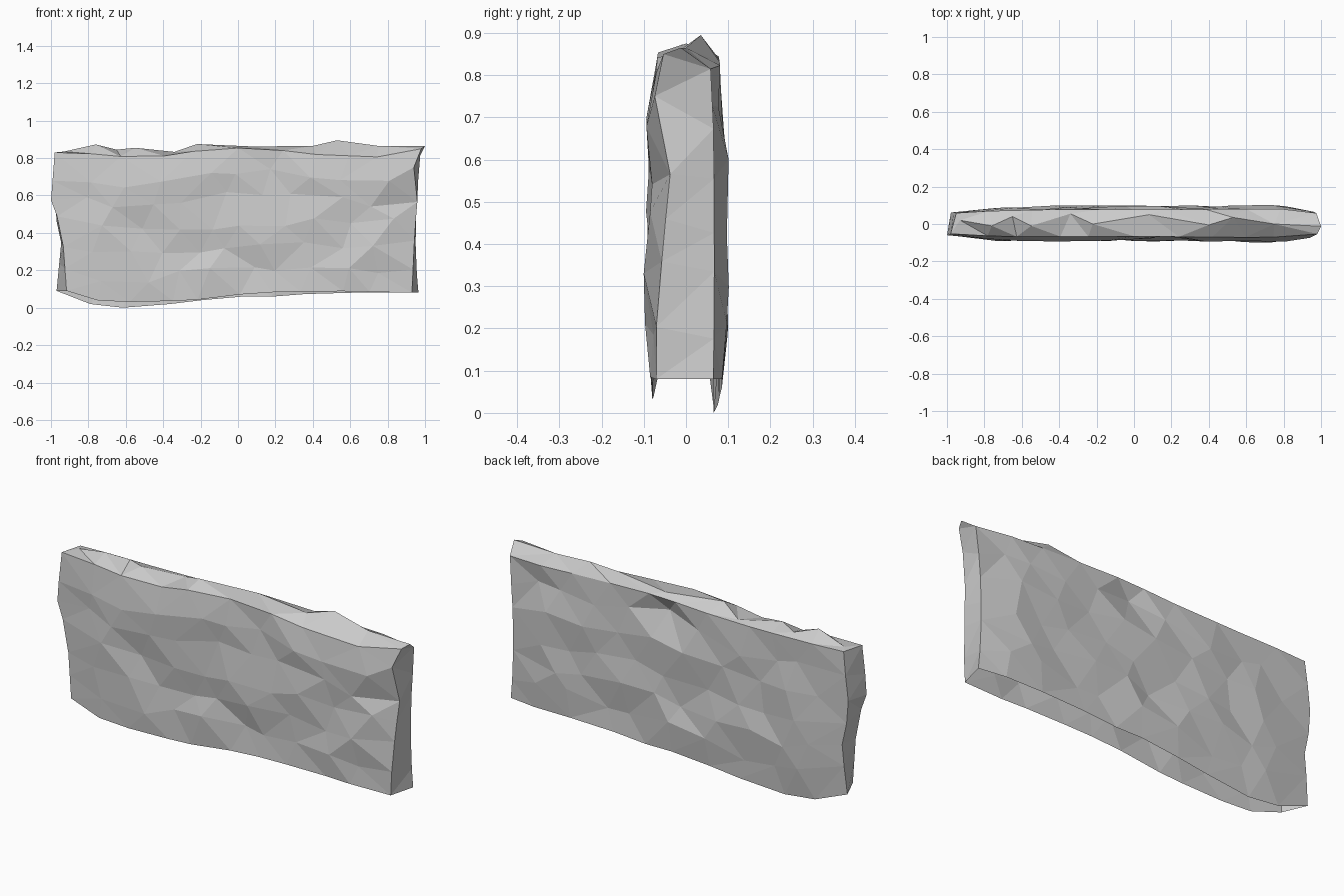
import bpy, bmesh, random
from mathutils import Vector

if "Cube" in bpy.data.objects:
    bpy.data.objects.remove(bpy.data.objects["Cube"])

random.seed(7)
COLS, ROWS = 11, 7


def lerp(points, t):
    """Piecewise linear profile lookup."""
    if t <= points[0][0]:
        return points[0][1]
    for (a, va), (b, vb) in zip(points, points[1:]):
        if t <= b:
            return va + (vb - va) * (t - a) / (b - a)
    return points[-1][1]


# outline profiles: end positions by z for front and back, edge heights by x
LEFT = {
    -1: [(.07, -.915), (.34, -.935), (.5, -.97), (.57, -1), (.83, -.98)],
    1: [(.09, -.97), (.35, -.945), (.53, -.985), (.83, -.95)],
}
RIGHT = {
    -1: [(.08, .93), (.4, .945), (.58, .96), (.7, .92), (.85, .98)],
    1: [(.08, .965), (.25, .95), (.4, .95), (.58, .955), (.7, .965), (.82, .975)],
}
BOTTOM = {
    -1: [(-.97, .09), (-.85, .04), (-.6, .03), (-.4, .035), (-.2, .045), (.07, .08), (.5, .09), (.95, .08)],
    1: [(-.97, .09), (-.85, .03), (-.7, 0), (-.56, 0), (-.45, .01), (-.2, .04), (0, .065), (.06, .05), (.45, .08), (.95, .08)],
}
TOP = {
    -1: [(-.98, .83), (-.7, .82), (-.5, .79), (-.4, .81), (-.25, .835), (.08, .86), (.4, .82), (.78, .805), (.95, .85)],
    1: [(-.98, .83), (-.5, .825), (-.2, .83), (.1, .845), (.5, .835), (.97, .815)],
}
RIDGE = [(-.93, .835, .02), (-.76, .873, -.01), (-.65, .845, .04), (-.55, .855, -.01), (-.34, .833, .055),
         (-.22, .875, 0), (.08, .862, .05), (.4, .865, -.005), (.53, .895, .035), (.75, .865, .0), (1, .865, -.012)]
# half thickness along the slab
DEPTH = {
    -1: [(-1, .06), (-.7, .08), (0, .078), (.7, .085), (.9, .075), (1, .06)],
    1: [(-1, .06), (-.8, .075), (-.4, .085), (.3, .085), (.8, .088), (1, .06)],
}

bm = bmesh.new()


def rough_face(side):
    """Jittered grid of stone facets on the front (-1) or back (1)."""
    grid = []
    for r in range(ROWS):
        v = r / (ROWS - 1)
        inner_row = 0 < r < ROWS - 1
        line = []
        for c in range(COLS):
            inner = 0 < c < COLS - 1
            u = c / (COLS - 1)
            if inner:
                u += random.uniform(-.025, .025) + (.022 if r % 2 else -.022) * inner_row
            x0 = -.98 + 1.95 * u
            lo, hi = lerp(BOTTOM[side], x0), lerp(TOP[side], x0)
            z = lo + (hi - lo) * v
            if inner_row:
                z += random.uniform(-.032, .032)
            a, b = lerp(LEFT[side], z), lerp(RIGHT[side], z)
            x = a + (b - a) * u
            y = side * lerp(DEPTH[side], x)
            if r == 0 and side > 0:
                y *= lerp([(-1, .9), (-.6, .82), (0, 1)], x)
            elif r == ROWS - 1:
                y *= .85 if side < 0 else .92
            elif inner and inner_row:
                y += random.uniform(-.015, .015)
            elif c == COLS - 1 and side < 0 and inner_row:
                y += lerp([(.08, -.01), (.41, .015), (.58, .03), (.7, -.005)], z)
            line.append(bm.verts.new((x, y, z)))
        grid.append(line)
    for low, high in zip(grid, grid[1:]):
        for c in range(COLS - 1):
            bm.faces.new((low[c], low[c + 1], high[c + 1], high[c]))
    return grid


front, back = rough_face(-1), rough_face(1)


def nudge(grid, target, offset):
    """Move the grid point nearest a spot to form a chip or ledge."""
    t = Vector(target)
    pool = [v for row in grid[1:-1] for v in row[1:-1]]
    min(pool, key=lambda v: (v.co.x - t.x) ** 2 + (v.co.z - t.y) ** 2).co += Vector(offset)


nudge(back, (.1, .72), (0, -.035, .05))
nudge(back, (.1, .57), (0, .01, .04))
nudge(back, (.8, .7), (0, -.02, .03))
nudge(front, (-.02, .2), (.01, .025, .02))
nudge(front, (.7, .41), (0, -.015, 0))
nudge(front, (-.8, .55), (0, .012, 0))

# rough ends between front and back
for c in (0, COLS - 1):
    for r in range(ROWS - 1):
        bm.faces.new((front[r][c], front[r + 1][c], back[r + 1][c], back[r][c]))

# uneven crest along the top (the underside stays open)
ridge = [bm.verts.new((x, y, z)) for x, z, y in RIDGE]
for edge in (front[-1], back[-1]):
    for c in range(COLS - 1):
        bm.faces.new((edge[c], edge[c + 1], ridge[c + 1], ridge[c]))
for c in (0, -1):
    bm.faces.new((front[-1][c], back[-1][c], ridge[c]))

bmesh.ops.triangulate(bm, faces=bm.faces[:], quad_method='SHORT_EDGE')
bmesh.ops.recalc_face_normals(bm, faces=bm.faces[:])

mesh = bpy.data.meshes.new("stone_slab")
bm.to_mesh(mesh)
bm.free()
bpy.context.collection.objects.link(bpy.data.objects.new("stone_slab", mesh))
